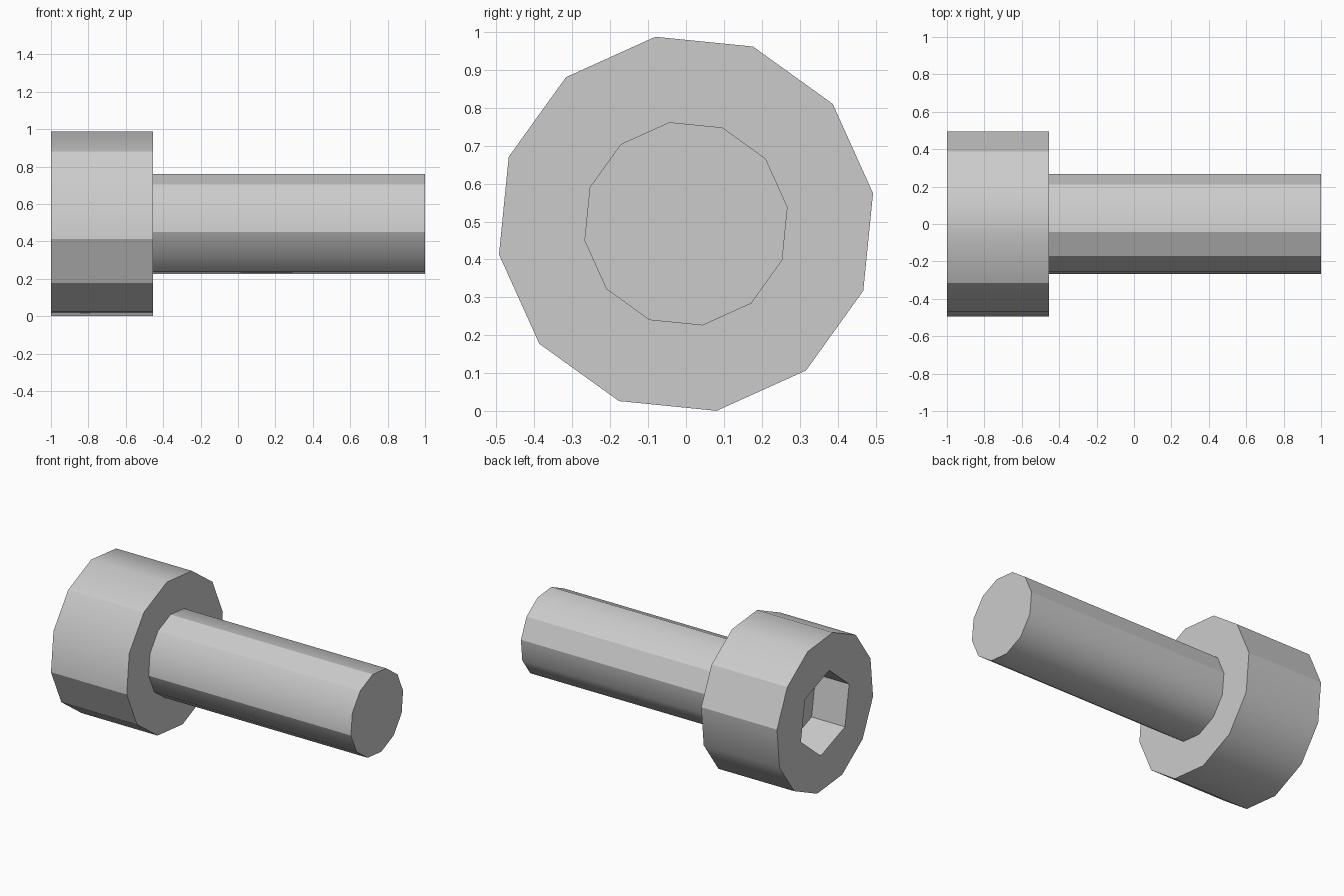
import bpy
import bmesh
from math import cos, sin, radians

# Remove the default cube
cube = bpy.data.objects.get("Cube")
if cube:
    bpy.data.objects.remove(cube, do_unlink=True)

AXIS_Z = 0.494          # height of the bolt axis
TWIST = 9.3             # rotation of the polygons about the axis, degrees
HEAD_START, HEAD_END, TIP = -1.0, -0.455, 1.0
SOCKET_DEPTH = 0.24

steel = bpy.data.materials.new("grey steel")
steel.use_nodes = True
grey = (0.6, 0.6, 0.6, 1.0)
steel.diffuse_color = grey
steel.node_tree.nodes["Principled BSDF"].inputs["Base Color"].default_value = grey


def ring(bm, x, radius, sides, extra=0):
    """Polygon of vertices around the bolt axis."""
    angles = [radians(TWIST + extra + 360 * i / sides) for i in range(sides)]
    return [bm.verts.new((x, radius * cos(a), AXIS_Z + radius * sin(a))) for a in angles]


def wall(bm, a, b, soft=None):
    """Join two rings; edges listed in soft are shaded smooth."""
    n = len(a)
    for i in range(n):
        face = bm.faces.new((a[i], a[(i + 1) % n], b[(i + 1) % n], b[i]))
        face.smooth = soft is not None
    for i in range(n):
        bm.edges.get((a[i], b[i])).smooth = soft is not None and i in soft
        for r in (a, b):
            bm.edges.get((r[i], r[(i + 1) % n])).smooth = False


def finish(bm, name):
    bmesh.ops.recalc_face_normals(bm, faces=bm.faces)
    mesh = bpy.data.meshes.new(name)
    bm.to_mesh(mesh)
    bm.free()
    mesh.materials.append(steel)
    obj = bpy.data.objects.new(name, mesh)
    bpy.context.collection.objects.link(obj)
    return obj


# Head: twelve-sided drum with a hexagonal socket in its end
bm = bmesh.new()
outer = ring(bm, HEAD_START, 0.5, 12)
under = ring(bm, HEAD_END, 0.5, 12)
rim = ring(bm, HEAD_START, 0.265, 6, extra=30)
floor = ring(bm, HEAD_START + SOCKET_DEPTH, 0.265, 6, extra=30)
wall(bm, outer, under, soft={2, 3, 5, 9, 10, 11})
wall(bm, rim, floor)
bm.faces.new(under)
bm.faces.new(floor)
for j in range(6):
    p, q, r = (outer[(2 * j + k) % 12] for k in (1, 2, 3))
    bm.faces.new((p, q, rim[j]))
    bm.faces.new((q, r, rim[(j + 1) % 6], rim[j]))
finish(bm, "bolt_head")

# Shaft: plain twelve-sided rod
bm = bmesh.new()
base = ring(bm, HEAD_END, 0.2715, 12)
tip = ring(bm, TIP, 0.2715, 12)
wall(bm, base, tip, soft={2, 5, 7, 9, 10, 11})
bm.faces.new(base)
bm.faces.new(tip)
finish(bm, "bolt_shaft")
